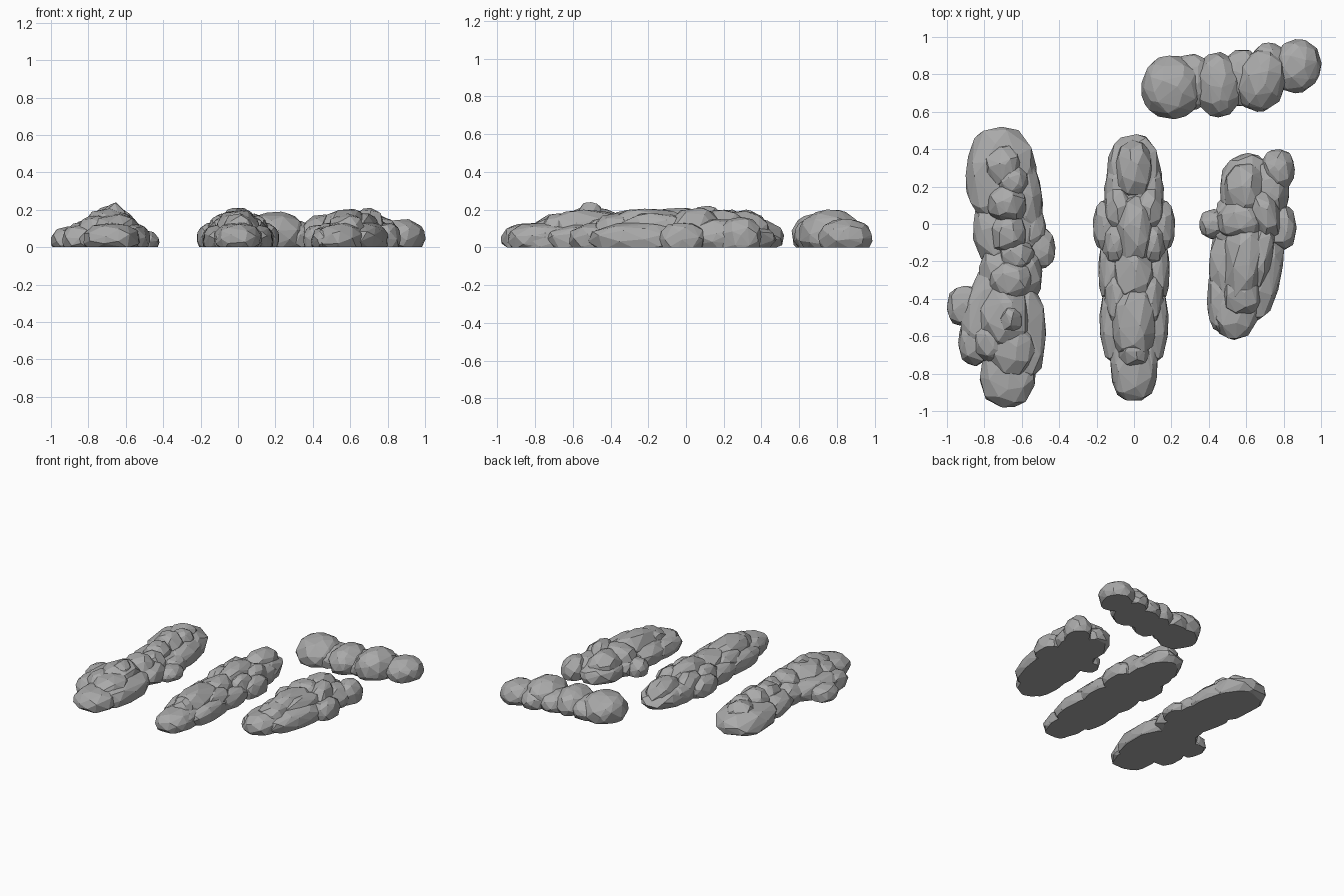
import bpy, bmesh, math, random
from mathutils import Vector, Matrix

cube = bpy.data.objects.get("Cube")
if cube:
    bpy.data.objects.remove(cube, do_unlink=True)

random.seed(7)
stone = bpy.data.materials.new("grey stone")
stone.use_nodes = True
stone.diffuse_color = (0.4, 0.4, 0.4, 1)
stone.node_tree.nodes["Principled BSDF"].inputs["Base Color"].default_value = (0.4, 0.4, 0.4, 1)


def boulder(bm, x, y, rx, ry, top, yaw=0, mirror=False, power=2.5, count=42):
    """Faceted convex stone, widest near the ground and cut flat at z = 0."""
    part = bmesh.new()
    points = []
    for i in range(count):
        # evenly spread directions with some jitter, rounded-box profile
        h = 1 - 2 * (i + 0.5) / count
        a = i * math.pi * (3 - math.sqrt(5))
        r = math.sqrt(1 - h * h)
        d = Vector((r * math.cos(a), r * math.sin(a), h))
        d = (d + Vector([random.uniform(-0.17, 0.17) for _ in range(3)])).normalized()
        points.append(d / sum(abs(c) ** power for c in d) ** (1 / power))
    # fit the stone to its exact half sizes
    for axis, half in enumerate((rx, ry, top * 0.66)):
        low, high = min(p[axis] for p in points), max(p[axis] for p in points)
        for p in points:
            p[axis] = ((p[axis] - low) / (high - low) * 2 - 1) * half
    turn = Matrix.Rotation(math.radians(yaw), 3, 'Z')
    for p in points:
        part.verts.new(turn @ p + Vector((x, y, top * 0.34)))
    hull = bmesh.ops.convex_hull(part, input=part.verts[:])
    loose = {g for g in hull["geom_interior"] + hull["geom_unused"] if isinstance(g, bmesh.types.BMVert)}
    bmesh.ops.delete(part, geom=list(loose), context='VERTS')
    cut = bmesh.ops.bisect_plane(part, geom=part.verts[:] + part.edges[:] + part.faces[:],
                                 plane_co=(0, 0, 0), plane_no=(0, 0, -1), clear_outer=True)
    bmesh.ops.contextual_create(part, geom=[e for e in cut["geom_cut"] if isinstance(e, bmesh.types.BMEdge)])
    if mirror:
        twin = bmesh.ops.duplicate(part, geom=part.verts[:] + part.edges[:] + part.faces[:])["geom"]
        for v in twin:
            if isinstance(v, bmesh.types.BMVert):
                v.co.x = -v.co.x
    bmesh.ops.recalc_face_normals(part, faces=part.faces[:])
    mesh = bpy.data.meshes.new("stone_part")
    part.to_mesh(mesh)
    part.free()
    bm.from_mesh(mesh)
    bpy.data.meshes.remove(mesh)


def pile(name, stones, mirrored=(), **style):
    bm = bmesh.new()
    for s in stones:
        boulder(bm, *s, **style)
    for s in mirrored:
        boulder(bm, *s, mirror=True, **style)
    mesh = bpy.data.meshes.new(name)
    bm.to_mesh(mesh)
    bm.free()
    mesh.materials.append(stone)
    bpy.context.collection.objects.link(bpy.data.objects.new(name, mesh))


# Long pile on the right-hand side: base stones, then the ridge
pile("long_rock_pile_base", [
    (-.71, .26, .19, .26, .16), (-.60, .20, .10, .25, .14, 12),
    (-.69, -.03, .17, .20, .14), (-.57, -.02, .10, .13, .11),
    (-.51, -.13, .09, .11, .09), (-.66, -.27, .17, .18, .15),
    (-.90, -.44, .10, .11, .11), (-.79, -.45, .12, .25, .14, -18),
    (-.59, -.58, .12, .27, .14), (-.85, -.62, .09, .14, .12),
    (-.675, -.80, .15, .18, .13)])
pile("long_rock_pile_ridge", [
    (-.70, .31, .11, .12, .20), (-.65, .23, .09, .10, .20), (-.68, .11, .11, .11, .22),
    (-.67, -.05, .10, .12, .20), (-.63, -.17, .10, .09, .18), (-.66, -.30, .12, .11, .20),
    (-.69, -.50, .14, .18, .21), (-.66, -.51, .07, .09, .24), (-.65, -.66, .13, .16, .18),
    (-.76, -.62, .10, .13, .17)])

# Symmetrical central pile
pile("central_rock_pile_base", [
    (0, .23, .15, .25, .14), (0, -.77, .125, .175, .13)],
    [(.08, .14, .08, .20, .13), (.14, -.01, .08, .14, .13), (.12, -.25, .07, .18, .12),
     (.11, -.52, .075, .22, .12), (.07, -.70, .06, .18, .11)])
pile("central_rock_pile_ridge", [
    (0, .29, .10, .16, .19), (0, -.03, .11, .20, .21), (0, -.27, .11, .17, .19),
    (0, -.52, .12, .22, .20), (0, -.68, .09, .09, .18)],
    [(.08, .08, .08, .12, .18), (.10, -.10, .07, .12, .17), (.09, -.40, .07, .15, .16)])

# Leaning pile on the left-hand side
pile("leaning_rock_pile_base", [
    (.60, .18, .14, .20, .14), (.77, .29, .09, .11, .16), (.72, .18, .11, .16, .15),
    (.43, 0, .08, .08, .12), (.79, -.02, .08, .12, .13), (.60, .0, .17, .20, .15),
    (.50, -.22, .10, .20, .13), (.69, -.25, .10, .27, .13, -10),
    (.47, -.40, .08, .18, .11), (.56, -.44, .12, .18, .13, -18)])
pile("leaning_rock_pile_ridge", [
    (.59, .18, .11, .15, .20), (.58, .02, .14, .11, .20), (.70, .06, .08, .14, .21, 15),
    (.59, -.20, .12, .24, .205, -4), (.68, -.16, .07, .20, .18, -8), (.58, -.38, .11, .11, .18)])

# Row of rounder stones at the back
pile("back_rock_row", [
    (.20, .73, .16, .17, .19), (.31, .76, .12, .15, .14), (.45, .745, .125, .175, .175),
    (.58, .78, .12, .15, .14), (.68, .77, .13, .17, .20, -15), (.72, .83, .11, .14, .14),
    (.875, .845, .125, .145, .15, -15)], power=2.1, count=55)
